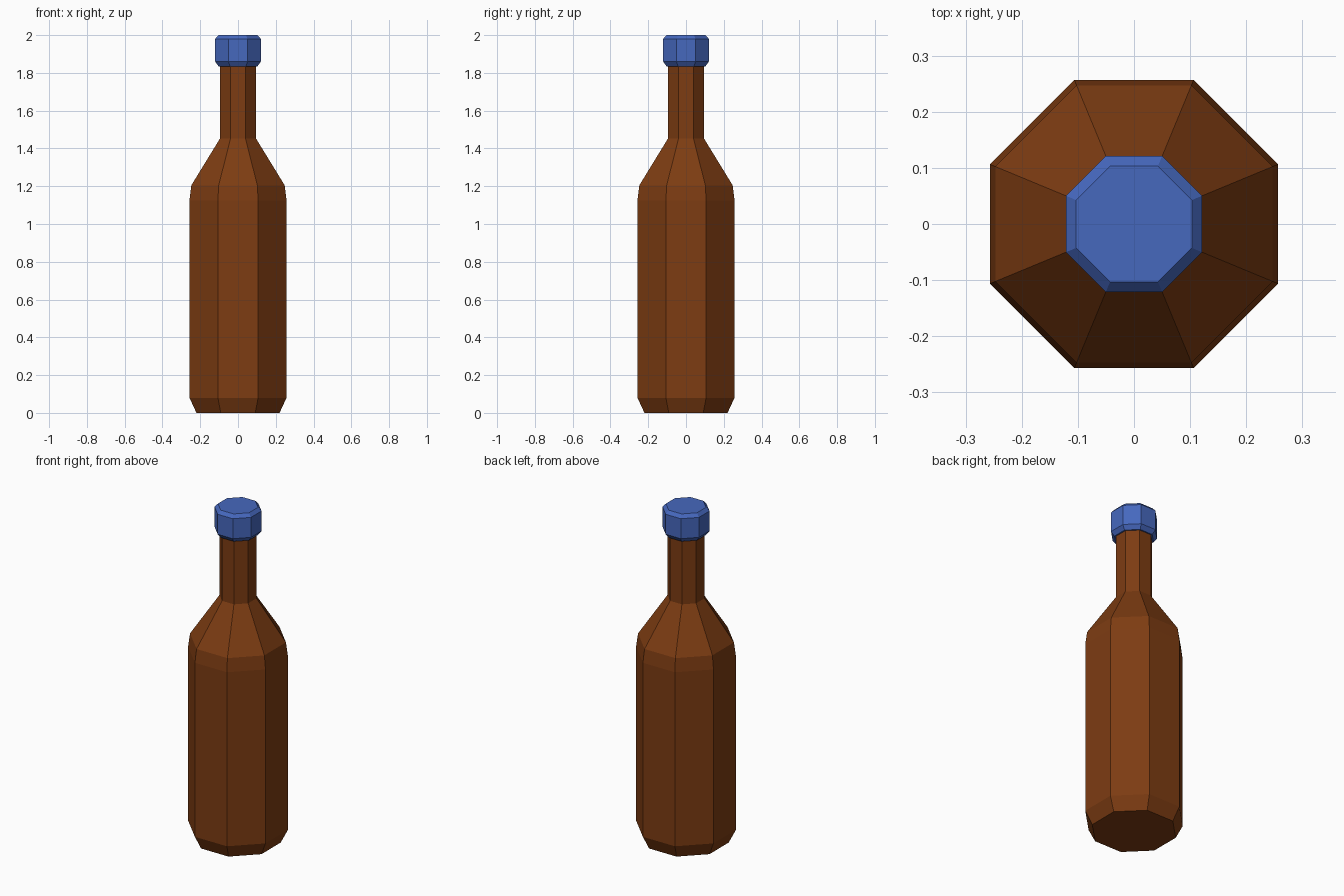
import bpy, bmesh, math

if "Cube" in bpy.data.objects:
    bpy.data.objects.remove(bpy.data.objects["Cube"])

SIDES = 8


def material(name, color):
    m = bpy.data.materials.new(name)
    m.diffuse_color = (*color, 1.0)
    m.use_nodes = True
    m.node_tree.nodes["Principled BSDF"].inputs["Base Color"].default_value = m.diffuse_color
    return m


def lathe(name, profile, mat):
    """Closed octagonal solid from (apothem, height) rings, flats facing the axes."""
    bm = bmesh.new()
    rings = []
    for apothem, z in profile:
        r = apothem / math.cos(math.pi / SIDES)
        angles = [(i + 0.5) * math.tau / SIDES for i in range(SIDES)]
        rings.append([bm.verts.new((r * math.cos(a), r * math.sin(a), z)) for a in angles])
    for low, high in zip(rings, rings[1:]):
        for i in range(SIDES):
            j = (i + 1) % SIDES
            bm.faces.new((low[i], low[j], high[j], high[i]))
    bm.faces.new(rings[0][::-1])
    bm.faces.new(rings[-1])
    bmesh.ops.recalc_face_normals(bm, faces=bm.faces)
    mesh = bpy.data.meshes.new(name)
    bm.to_mesh(mesh)
    bm.free()
    mesh.materials.append(mat)
    obj = bpy.data.objects.new(name, mesh)
    bpy.context.collection.objects.link(obj)
    return obj


brown = material("brown glass", (0.205, 0.045, 0.006))
blue = material("blue cap", (0.061, 0.138, 0.515))

# Bottle: chamfered base, straight body, shoulder and neck
lathe("bottle", [(0.22, 0.0), (0.257, 0.08), (0.257, 1.125), (0.247, 1.205),
                 (0.095, 1.453), (0.095, 1.85)], brown)

# Cap: octagonal with chamfered rims
lathe("cap", [(0.103, 1.835), (0.121, 1.86), (0.121, 1.98), (0.103, 2.0)], blue)
